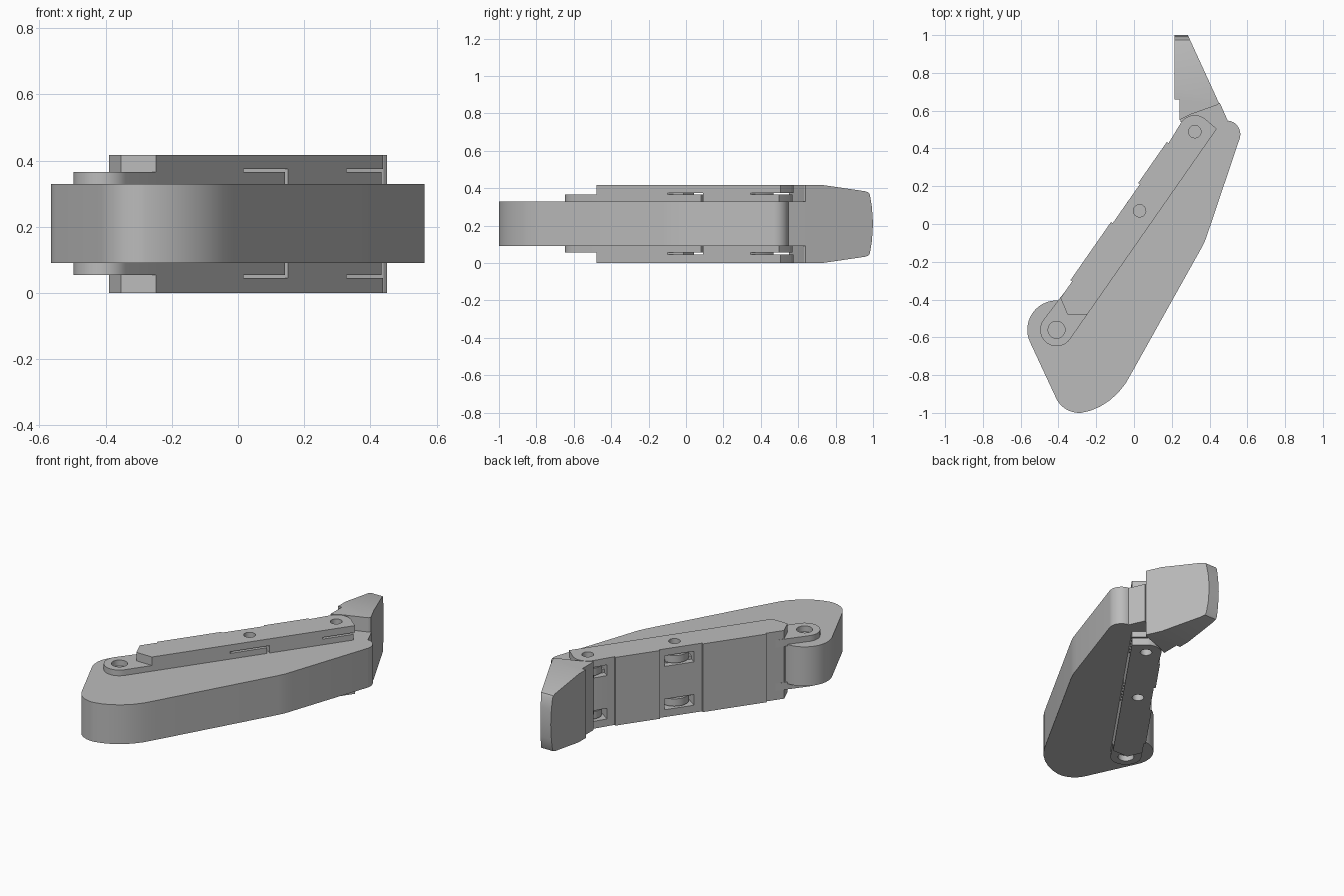
import bpy, bmesh
from math import cos, sin, radians
from mathutils import Vector

cube = bpy.data.objects.get("Cube")
if cube:
    bpy.data.objects.remove(cube, do_unlink=True)

grey = bpy.data.materials.new("plain_grey")
grey.use_nodes = True
grey.diffuse_color = (0.5, 0.5, 0.5, 1)
grey.node_tree.nodes["Principled BSDF"].inputs["Base Color"].default_value = (0.5, 0.5, 0.5, 1)

PIVOT = Vector((-0.41, -0.56))
ALONG = Vector((cos(radians(55.1)), sin(radians(55.1))))
ACROSS = Vector((-ALONG.y, ALONG.x))
HALF = 0.087          # half width of the arm
MID = 0.21            # mid height, the model mirrors about it
MIDDLE, TIP = 0.768, 1.279   # pin positions along the arm


def arm_pts(points):
    """Arm coordinates (along, across) to model coordinates."""
    return [PIVOT + ALONG * u + ACROSS * v for u, v in points]


def arc(cx, cy, r, a0, a1, n=12):
    return [(cx + r * cos(radians(a0 + (a1 - a0) * i / n)),
             cy + r * sin(radians(a0 + (a1 - a0) * i / n))) for i in range(n + 1)]


def prism(name, outline, lo, hi, side_view=False):
    """Extrude an outline up z, or along x when it is drawn in (y, z)."""
    bm = bmesh.new()
    rings = []
    for h in (lo, hi):
        rings.append([bm.verts.new((h, p[0], p[1]) if side_view else (p[0], p[1], h))
                      for p in outline])
    bm.faces.new(rings[0])
    bm.faces.new(rings[1])
    n = len(outline)
    for i in range(n):
        j = (i + 1) % n
        bm.faces.new((rings[0][i], rings[0][j], rings[1][j], rings[1][i]))
    bmesh.ops.recalc_face_normals(bm, faces=bm.faces)
    mesh = bpy.data.meshes.new(name)
    bm.to_mesh(mesh)
    bm.free()
    mesh.materials.append(grey)
    obj = bpy.data.objects.new(name, mesh)
    bpy.context.collection.objects.link(obj)
    return obj


def carve(obj, cutters, operation='DIFFERENCE'):
    for cutter in cutters:
        mod = obj.modifiers.new("carve", 'BOOLEAN')
        mod.object = cutter
        mod.operation = operation
        mod.solver = 'EXACT'
    bpy.context.view_layer.update()
    result = bpy.data.meshes.new_from_object(
        obj.evaluated_get(bpy.context.evaluated_depsgraph_get()))
    obj.modifiers.clear()
    obj.data = result


def mirrored(name, outline, lo, hi):
    """The same prism near the underside and near the top."""
    return [prism(name + "_lower", outline, lo, hi),
            prism(name + "_upper", outline, 2 * MID - hi, 2 * MID - lo)]


# Main body with rounded lower end
body_outline = (arc(-0.41, -0.56, 0.155, 82, 205, 20)
                + arc(-0.29, -0.865, 0.135, 205, 275, 10)
                + [(-0.23, -0.988), (-0.18, -0.967), (-0.13, -0.935),
                   (-0.085, -0.895), (-0.045, -0.845), (-0.005, -0.775),
                   (0.36, -0.122), (0.38, -0.08), (0.395, -0.035)]
                + arc(0.49, 0.475, 0.073, -17, 82, 10)
                + [(0.43, 0.5)]
                + [tuple(p) for p in arm_pts([(1.3, 0.04), (0.25, 0.04)])])
body = prism("body", body_outline, 0.09, 0.33)

# Arm with pointed lower end, rounded far end and raised back panels
low = HALF - 0.008
arm_outline = ([(0.1, 0), (0.16, -HALF), (1.358, -HALF), (1.366, 0)]
               + arc(TIP, 0, HALF, 5, 90)
               + [(1.149, low), (1.149, HALF + 0.003), (0.885, HALF + 0.003),
                  (0.885, low), (0.633, low), (0.633, HALF + 0.003),
                  (0.258, HALF + 0.003), (0.258, low), (0.15, low)])
arm = prism("arm", arm_pts(arm_outline), 0, 0.417)

# Slots in the arm around the lugs
slots = [
    [(0.521, -0.2), (0.855, -0.2), (0.855, 0.2), (0.681, 0.2), (0.681, -0.02)],
    [(1.113, -0.2), (1.5, -0.2), (1.5, 0.2), (1.196, 0.2), (1.196, -0.02)],
]
cutters = []
for slot in slots:
    cutters += mirrored("slot_cutter", arm_pts(slot), 0.045, 0.11)

# Pin holes
hole_cutters = []
for u, radius in ((0, 0.045), (MIDDLE, 0.033), (TIP, 0.033)):
    hole_cutters += mirrored("hole_cutter", arm_pts(arc(u, 0, radius, 0, 345, 23)), -0.1, 0.1)
carve(arm, cutters + hole_cutters[2:])

# Lugs that carry the arm on the pins
lug_shapes = {
    "end_lug": arc(0, 0, HALF, 90, 270, 20) + [(0.2, -HALF), (0.2, low)],
    "middle_lug": [(0.56, -HALF), (0.84, -HALF)] + arc(MIDDLE, 0, 0.08, 0, 180, 16),
    "far_lug": [(1.15, -HALF), (1.35, -HALF)] + arc(TIP, 0, 0.08, 0, 180, 16),
}
lugs = []
for i, (name, shape) in enumerate(lug_shapes.items()):
    for lug in mirrored(name, arm_pts(shape), 0.055, 0.1):
        carve(lug, hole_cutters[2 * i:2 * i + 2])
        lugs.append(lug)

# Neck between the far lug and the tip
neck = prism("neck", [(0.245, 0.54), (0.32, 0.53), (0.43, 0.5), (0.497, 0.545),
                      (0.455, 0.64), (0.30, 0.62), (0.245, 0.6)], 0.09, 0.33)

# Tip, tapered in height toward its end
tip = prism("tip", [(0.24, 0.55), (0.30, 0.58), (0.44, 0.63), (0.45, 0.64),
                    (0.285, 1.0), (0.215, 1.0), (0.215, 0.66), (0.24, 0.66)], -0.05, 0.5)
half_side = [(0.5, 0.417), (0.73, 0.417), (0.955, 0.384), (0.975, 0.378),
             (0.983, 0.365), (0.994, 0.3), (1.0, MID)]
side = half_side + [(y, 0.417 - z) for y, z in reversed(half_side[:-1])]
taper = prism("taper_cutter", side, -0.1, 0.8, True)
carve(tip, [taper], 'INTERSECT')

# Remove the cutters and shade the curved walls smoothly
for cutter in cutters + hole_cutters + [taper]:
    bpy.data.objects.remove(cutter, do_unlink=True)
bpy.ops.object.select_all(action='DESELECT')
for part in [body, arm, neck, tip] + lugs:
    part.select_set(True)
bpy.context.view_layer.objects.active = body
bpy.ops.object.shade_smooth_by_angle(angle=radians(25))
